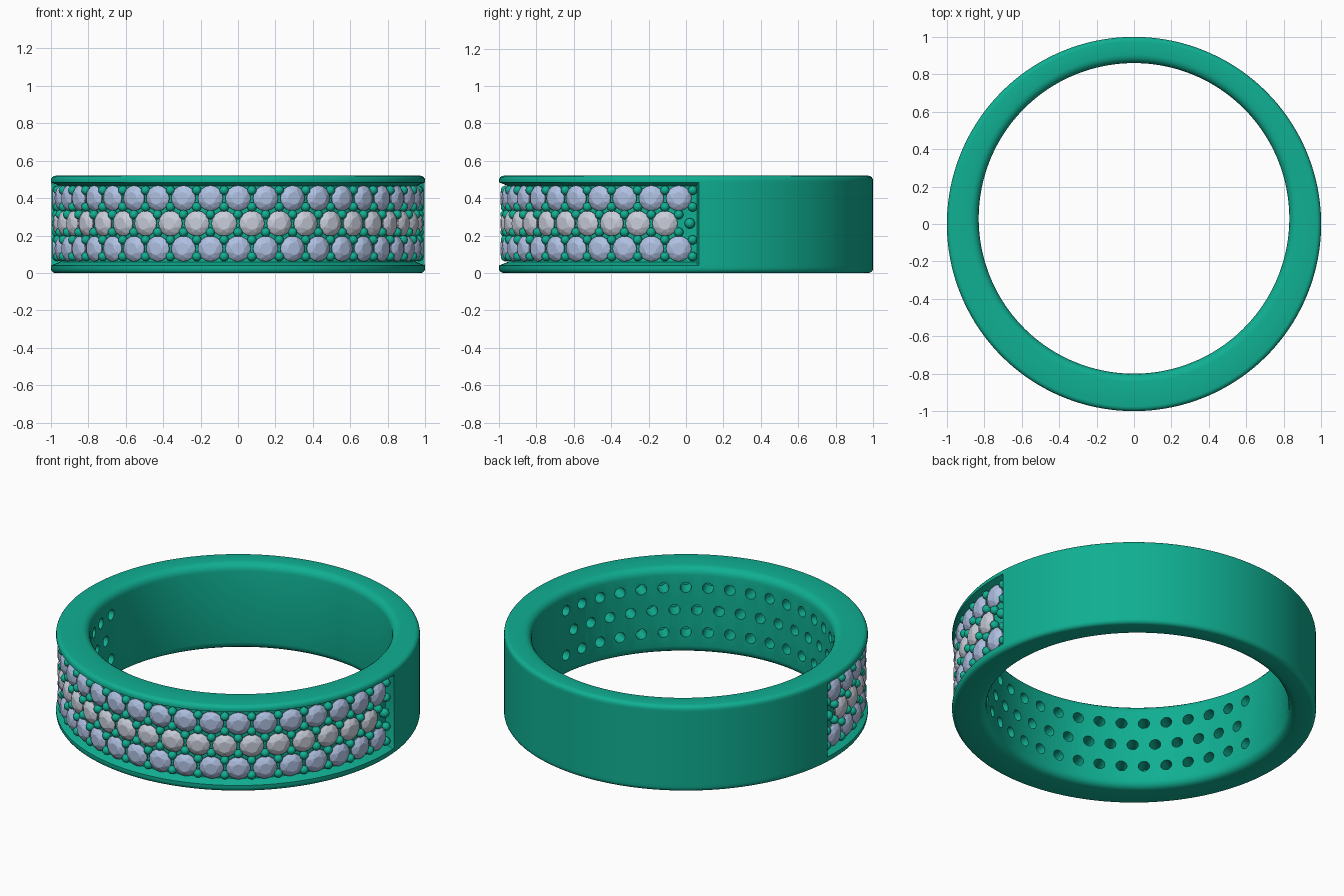
import bpy, bmesh
from math import sin, cos, pi, radians
from mathutils import Vector, Matrix

if "Cube" in bpy.data.objects:
    bpy.data.objects.remove(bpy.data.objects["Cube"])

STEP = 8.77                      # angle between neighbouring stones
ROWS = {0.40: 0, 0.265: 1, 0.13: 0}   # row height -> staggered or not
END, FLOOR = 94.0, 0.95          # channel end angle and floor radius
INNER_R, INNER_Y = 0.83, 0.03    # finger hole is off-centre: thicker front


def material(name, rgb):
    m = bpy.data.materials.new(name)
    m.diffuse_color = (*rgb, 1)
    m.use_nodes = True
    m.node_tree.nodes["Principled BSDF"].inputs["Base Color"].default_value = m.diffuse_color
    return m


def finish(bm, name, mat, smooth=None):
    bmesh.ops.recalc_face_normals(bm, faces=bm.faces[:])
    me = bpy.data.meshes.new(name)
    bm.to_mesh(me)
    bm.free()
    ob = bpy.data.objects.new(name, me)
    bpy.context.collection.objects.link(ob)
    if mat:
        me.materials.append(mat)
    if smooth:
        shade(ob, smooth)
    return ob


def shade(ob, angle):
    bpy.ops.object.select_all(action='DESELECT')
    bpy.context.view_layer.objects.active = ob
    ob.select_set(True)
    bpy.ops.object.shade_smooth_by_angle(angle=radians(angle))


def place(deg, r, z):
    """Frame on the band: local z points outward, local y points up."""
    a = radians(deg)
    out = Vector((sin(a), -cos(a), 0))
    up = Vector((0, 0, 1))
    side = up.cross(out)
    rot = Matrix((side, up, out)).transposed().to_4x4()
    return Matrix.Translation(out * r + up * z) @ rot


def stone_angles(staggered):
    if staggered:
        return [(i - 9.5) * STEP for i in range(20)]
    return [(i - 10) * STEP for i in range(21)]


metal = material("teal_metal", (0.005, 0.43, 0.29))
blue = material("blue_stone", (0.43, 0.53, 0.76))
pale = material("pale_stone", (0.58, 0.61, 0.70))

# Band: one cross-section swept round, with the outer wall sunk in the channel
H, FO, FI = 0.52, 0.025, 0.045


def fillet(cx, cz, rad, start):
    return [(cx + rad * cos(radians(start + t * 22.5)),
             cz + rad * sin(radians(start + t * 22.5))) for t in range(5)]


def section(deg, floor):
    outer = (fillet(1 - FO, FO, FO, -90)
             + [(1, 0.04), (floor, 0.06), (floor, 0.465), (1, 0.485)]
             + fillet(1 - FO, H - FO, FO, 0))
    inner = fillet(INNER_R + FI, H - FI, FI, 90) + fillet(INNER_R + FI, FI, FI, 180)
    a = radians(deg)
    return ([(r * sin(a), -r * cos(a), z) for r, z in outer]
            + [(r * sin(a), INNER_Y - r * cos(a), z) for r, z in inner])


lim = END - 0.5
stations = [(-lim + 2 * lim * i / 80, FLOOR) for i in range(81)]
stations += [(END + (360 - 2 * END) * i / 72, 1) for i in range(73)]
bm = bmesh.new()
rings = [[bm.verts.new(p) for p in section(*s)] for s in stations]
for i, ra in enumerate(rings):
    rb = rings[(i + 1) % len(rings)]
    for j in range(len(ra)):
        k = (j + 1) % len(ra)
        bm.faces.new((ra[j], ra[k], rb[k], rb[j]))
band = finish(bm, "band", metal)

# Round holes drilled from inside behind every stone
bm = bmesh.new()
for z, stag in ROWS.items():
    for deg in stone_angles(stag):
        bmesh.ops.create_cone(bm, cap_ends=True, segments=20, radius1=0.031,
                              radius2=0.031, depth=0.155,
                              matrix=place(deg, 0.8275, z))
drill = finish(bm, "drill_cutter", None)
drill.hide_render = True
mod = band.modifiers.new("holes", 'BOOLEAN')
mod.operation, mod.solver, mod.object = 'DIFFERENCE', 'EXACT', drill
bpy.context.view_layer.objects.active = band
bpy.ops.object.modifier_apply(modifier=mod.name)
bpy.data.objects.remove(drill)
shade(band, 30)


# Round brilliant stones: rings of points wrapped in a convex hull
def add_stone(bm, mat4, r=0.068):
    pts = [Vector((0, 0, -0.05))]
    for n, rad, h, turn in ((8, 0.50, 0.027, 0), (8, 0.78, 0.0175, 0.5),
                            (16, 1, 0.004, 0), (16, 1, -0.002, 0)):
        for i in range(n):
            a = 2 * pi * (i + turn) / n
            pts.append(Vector((r * rad * cos(a), r * rad * sin(a), h)))
    verts = [bm.verts.new(mat4 @ p) for p in pts]
    bmesh.ops.convex_hull(bm, input=verts)


for name, mat, stag in (("outer_row_stones", blue, 0), ("middle_row_stones", pale, 1)):
    bm = bmesh.new()
    for z, s in ROWS.items():
        if s == stag:
            for deg in stone_angles(s):
                add_stone(bm, place(deg, 0.965, z))
    finish(bm, name, mat)

# Metal beads in the gaps between stones, mirrored above and below the middle
spots = []
for side in (-1, 1):
    for i in range(22):
        d = (i - 10.5) * STEP
        spots += [(d, 0.265 + side * 0.177, 0.025), (d, 0.265 + side * 0.088, 0.025)]
    spots += [((i - 10) * STEP, 0.265 + side * 0.047, 0.025) for i in range(21)]
    spots.append((side * 91.2, 0.265, 0.028))
bm = bmesh.new()
for deg, z, r in spots:
    bmesh.ops.create_uvsphere(bm, u_segments=14, v_segments=10, radius=r,
                              matrix=place(deg, 0.968, z))
finish(bm, "bead_prongs", metal, 60)
